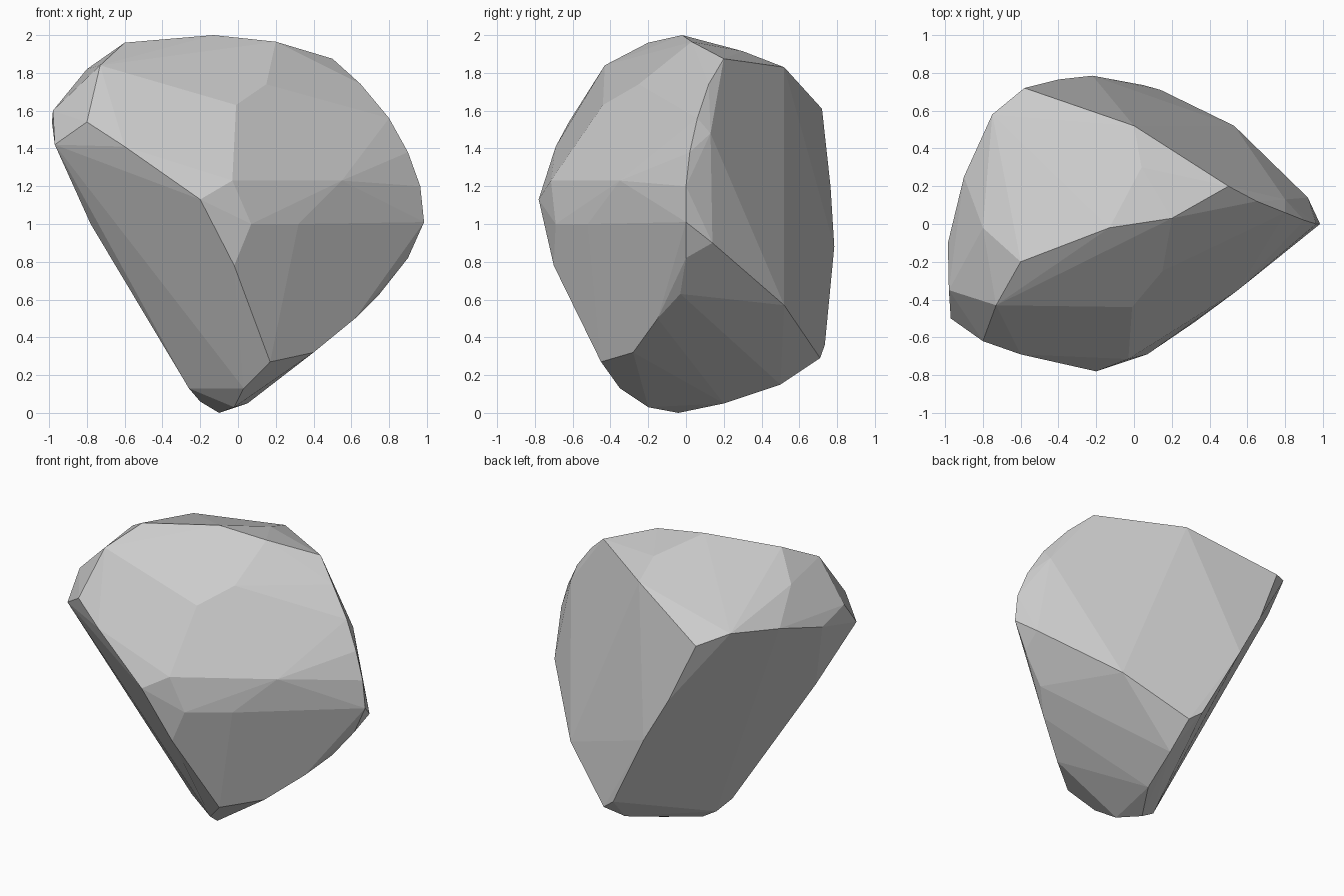
import bpy, bmesh, math

# Corner points of the boulder, grouped by region
crest = [(-.6, -.2, 1.96), (-.13, -.02, 2), (.2, .03, 1.965), (.5, .2, 1.875), (.04, .3, 1.915),
         (.65, .12, 1.74), (.8, .06, 1.56), (.9, .02, 1.38), (.965, 0, 1.2), (.985, 0, 1.01)]
left_rim = [(0, .52, 1.83), (-.58, .72, 1.61), (-.75, .58, 1.69), (-.9, .25, 1.64),
            (-.985, -.1, 1.54), (-.98, -.35, 1.6), (-.97, -.5, 1.42), (-.8, -.02, 1.82),
            (-.73, -.43, 1.84)]
front_ridge = [(-.8, -.62, 1.54), (-.6, -.69, 1.41), (-.2, -.78, 1.13), (-.02, -.7, .78),
               (.17, -.45, .27), (-.26, -.14, .13), (-.78, -.32, 1.0)]
front_face = [(.07, -.69, 1.0), (.32, -.52, 1.0), (.55, -.35, 1.23),
              (-.03, -.715, 1.23), (.7, -.19, 1.28), (-.01, -.44, 1.63), (.15, -.25, 1.74)]
back_face = [(.53, .52, .57), (.14, .71, .29), (-.22, .785, .88), (.92, .14, .9),
             (.8, .13, 1.48), (-.4, .765, 1.2), (.05, .735, .36)]
underside = [(.4, -.28, .32), (.62, -.15, .5), (.75, -.03, .63), (.9, 0, .82), (-.02, -.2, .03),
             (-.1, -.04, 0), (-.2, -.05, .06), (.05, .2, .05), (.12, .5, .15), (.03, -.35, .13)]

# Wrap the corners in a convex hull and merge nearly flat neighbours into facets
bm = bmesh.new()
for p in crest + left_rim + front_ridge + front_face + back_face + underside:
    bm.verts.new(p)
bmesh.ops.convex_hull(bm, input=bm.verts[:])
loose = [v for v in bm.verts if not v.link_faces]
bmesh.ops.delete(bm, geom=loose, context='VERTS')
bmesh.ops.dissolve_limit(bm, angle_limit=math.radians(3), verts=bm.verts[:], edges=bm.edges[:])
bmesh.ops.recalc_face_normals(bm, faces=bm.faces[:])

mesh = bpy.data.meshes.new("boulder")
bm.to_mesh(mesh)
bm.free()
bpy.context.collection.objects.link(bpy.data.objects.new("boulder", mesh))
